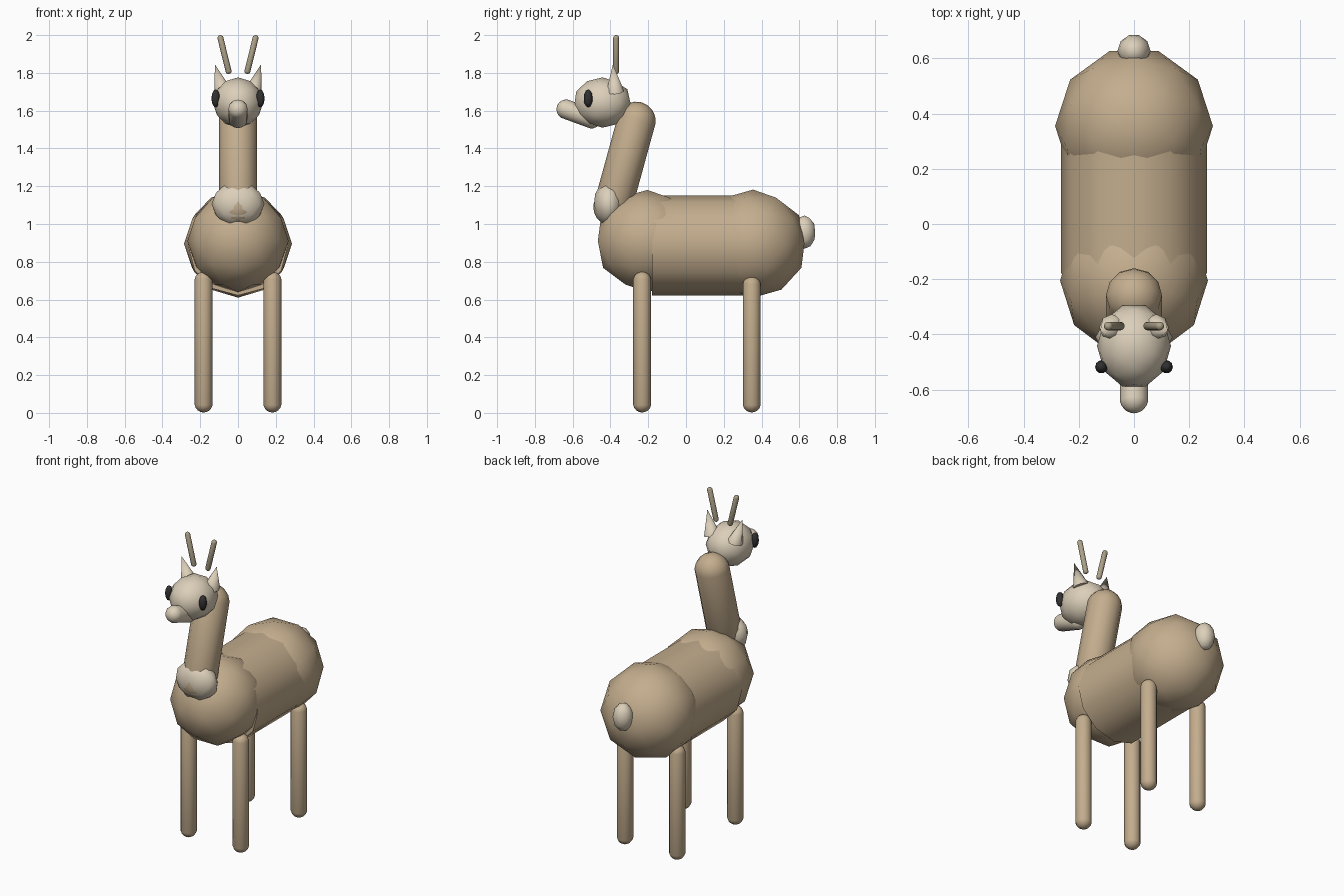
import bpy, bmesh, math
from mathutils import Vector, Matrix

if "Cube" in bpy.data.objects:
    bpy.data.objects.remove(bpy.data.objects["Cube"])


def material(name, rgb):
    m = bpy.data.materials.new(name)
    m.diffuse_color = (*rgb, 1)
    m.use_nodes = True
    m.node_tree.nodes["Principled BSDF"].inputs["Base Color"].default_value = m.diffuse_color
    return m


FUR = material("tan_fur", (0.55, 0.42, 0.27))
CREAM = material("cream_fur", (0.72, 0.63, 0.49))
HORN = material("horn", (0.42, 0.36, 0.25))
BLACK = material("black", (0.03, 0.03, 0.03))


def finish(name, bm, mat, angle=60):
    bmesh.ops.recalc_face_normals(bm, faces=bm.faces)
    mesh = bpy.data.meshes.new(name)
    bm.to_mesh(mesh)
    bm.free()
    mesh.materials.append(mat)
    obj = bpy.data.objects.new(name, mesh)
    bpy.context.collection.objects.link(obj)
    bpy.context.view_layer.objects.active = obj
    obj.select_set(True)
    bpy.ops.object.shade_smooth_by_angle(angle=math.radians(angle))
    obj.select_set(False)
    return obj


def blob(name, center, radii, mat):
    """Low-poly ellipsoid."""
    bm = bmesh.new()
    m = (Matrix.Translation(center) @ Matrix.Diagonal((*radii, 1))
         @ Matrix.Rotation(-math.pi / 2, 4, 'Z'))
    bmesh.ops.create_icosphere(bm, subdivisions=2, radius=1, matrix=m)
    return finish(name, bm, mat)


def along(a, b):
    """Frame at the middle of a-b with z along it, plus its length."""
    a, b = Vector(a), Vector(b)
    rot = Vector((0, 0, 1)).rotation_difference(b - a).to_matrix().to_4x4()
    return Matrix.Translation((a + b) / 2) @ rot, (b - a).length


def capsule(name, a, b, r, mat, segments=12):
    """Round-ended rod; a and b are the cap centres."""
    frame, length = along(a, b)
    bm = bmesh.new()
    bmesh.ops.create_uvsphere(bm, u_segments=segments, v_segments=9, radius=r)
    for v in bm.verts:
        v.co.z += math.copysign(length / 2, v.co.z)
    bm.transform(frame)
    return finish(name, bm, mat)


def cone(name, a, b, r1, r2, mat, segments=12):
    frame, length = along(a, b)
    bm = bmesh.new()
    bmesh.ops.create_cone(bm, cap_ends=True, segments=segments, radius1=r1,
                          radius2=r2, depth=length, matrix=frame)
    return finish(name, bm, mat)


# torso
cone("barrel", (0, -0.18, 0.887), (0, 0.33, 0.887), 0.265, 0.265, FUR)
blob("chest", (0, -0.205, 0.91), (0.268, 0.275, 0.27), FUR)
blob("haunch", (0, 0.355, 0.896), (0.286, 0.286, 0.286), FUR)
blob("tail", (0, 0.627, 0.957), (0.06, 0.06, 0.088), CREAM)

# neck and throat patch
capsule("neck", (0, -0.388, 1.09), (0, -0.263, 1.545), 0.103, FUR)
blob("throat_patch", (0, -0.41, 1.105), (0.14, 0.08, 0.12), CREAM)

# head
blob("head", (0, -0.442, 1.643), (0.134, 0.155, 0.133), CREAM)
capsule("snout", (0, -0.634, 1.607), (0, -0.50, 1.558), 0.052, CREAM)

# paired parts
for side, s in (("right", 1), ("left", -1)):
    blob(f"{side}_eye", (s * 0.118, -0.518, 1.665), (0.023, 0.024, 0.048), BLACK)
    cone(f"{side}_ear", (s * 0.08, -0.375, 1.70), (s * 0.122, -0.387, 1.845),
         0.048, 0, CREAM, 8)
    capsule(f"{side}_horn", (s * 0.05, -0.37, 1.81), (s * 0.093, -0.37, 1.984),
            0.016, HORN)
    capsule(f"{side}_front_leg", (s * 0.182, -0.232, 0.05), (s * 0.182, -0.232, 0.70),
            0.048, FUR)
    capsule(f"{side}_hind_leg", (s * 0.182, 0.348, 0.05), (s * 0.182, 0.348, 0.675),
            0.048, FUR)
